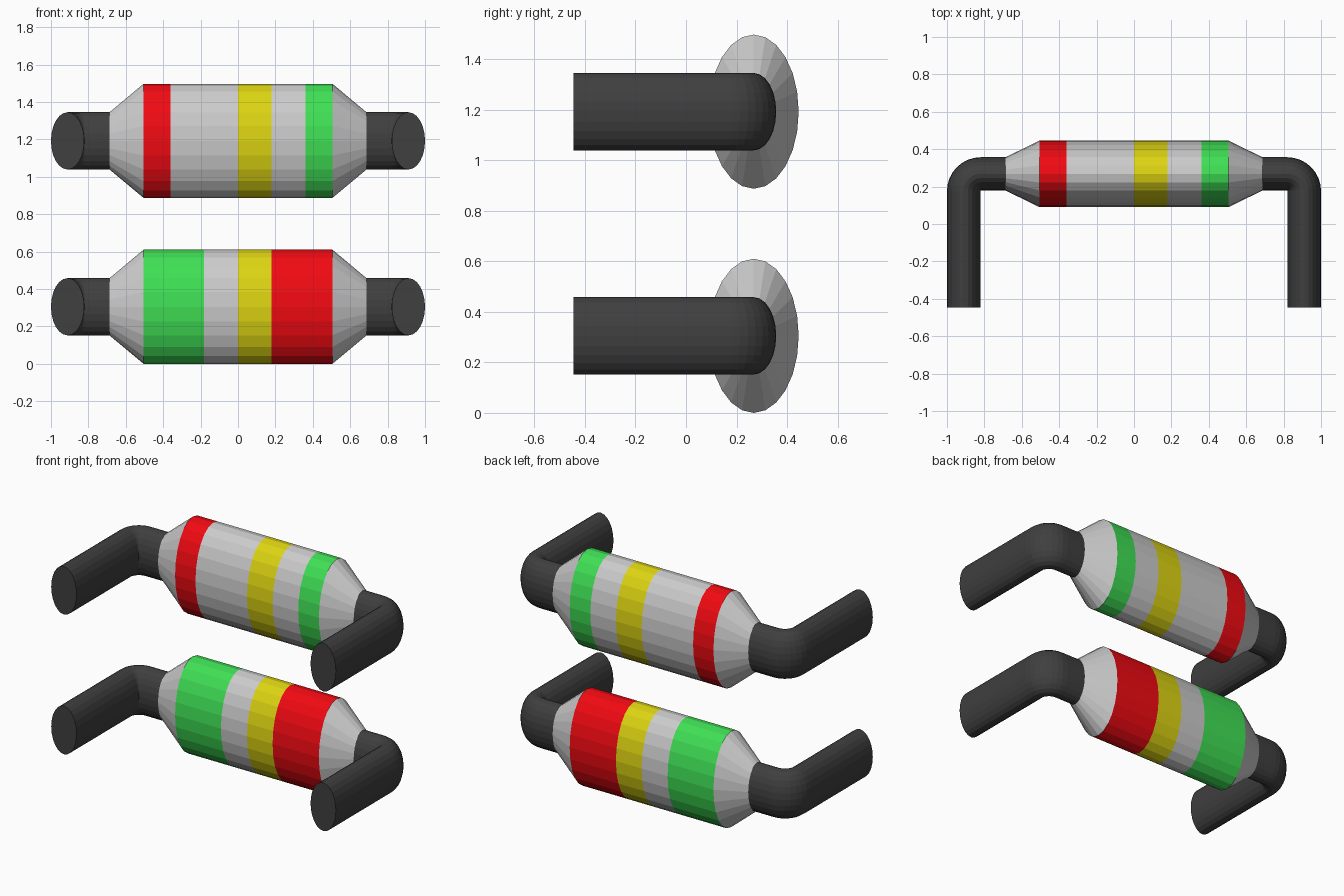
import bpy, bmesh
from math import sin, cos, pi
from mathutils import Vector

if "Cube" in bpy.data.objects:
    bpy.data.objects.remove(bpy.data.objects["Cube"])

SIDES = 24
Y0 = 0.268                      # depth of the body axis
RY, RZ = 0.178, 0.305           # body half-thickness and half-height
PY, PZ = 0.089, 0.153           # pipe half-thickness and half-height


def material(name, rgb):
    m = bpy.data.materials.new(name)
    m.diffuse_color = (*rgb, 1)
    m.use_nodes = True
    m.node_tree.nodes["Principled BSDF"].inputs["Base Color"].default_value = m.diffuse_color
    return m


GREY = material("grey", (0.55, 0.55, 0.55))
DARK = material("dark", (0.05, 0.05, 0.05))
RED = material("red", (0.88, 0.003, 0.006))
YELLOW = material("yellow", (0.72, 0.66, 0.006))
GREEN = material("green", (0.05, 0.74, 0.09))


def loft(name, rings, mats):
    """Skin elliptical rings (centre, sideways direction, half-width, half-height)."""
    bm = bmesh.new()
    loops = []
    for c, side, a, b in rings:
        loops.append([bm.verts.new(c + side * (a * cos(2 * pi * i / SIDES))
                                   + Vector((0, 0, b * sin(2 * pi * i / SIDES))))
                      for i in range(SIDES)])
    slots = list(dict.fromkeys(mats))
    for k in range(len(loops) - 1):
        p, q = loops[k], loops[k + 1]
        for i in range(SIDES):
            j = (i + 1) % SIDES
            f = bm.faces.new((p[i], p[j], q[j], q[i]))
            f.material_index = slots.index(mats[k])
    bm.faces.new(loops[0])
    bm.faces.new(loops[-1])
    bmesh.ops.recalc_face_normals(bm, faces=bm.faces)
    me = bpy.data.meshes.new(name)
    bm.to_mesh(me)
    bm.free()
    for m in slots:
        me.materials.append(m)
    ob = bpy.data.objects.new(name, me)
    bpy.context.collection.objects.link(ob)
    return ob


def body(name, z, stations, colours):
    # tapered ends around a straight banded barrel
    xs = [-0.687] + stations + [0.687]
    rings = []
    for x in xs:
        end = abs(x) > 0.6
        rings.append((Vector((x, Y0, z)), Vector((0, 1, 0)),
                      PY if end else RY, PZ if end else RZ))
    loft(name, rings, [GREY] + colours + [GREY])


def pipe(name, z, s):
    # straight stub, tight quarter bend, then a straight run to the front
    r, steps = 0.092, 8
    cx, cy = 0.911 - r, Y0 - r
    rings = [(Vector((s * 0.675, Y0, z)), Vector((0, 1, 0)), PY, PZ)]
    for k in range(steps + 1):
        t = pi / 2 * (1 - k / steps)
        d = Vector((s * cos(t), sin(t), 0))
        rings.append((Vector((s * cx, cy, z)) + d * r, d, PY, PZ))
    rings.append((Vector((s * 0.911, -0.446, z)), Vector((s, 0, 0)), PY, PZ))
    loft(name, rings, [DARK] * (len(rings) - 1))


# banded barrels
body("upper_body", 1.192, [-0.505, -0.362, 0, 0.18, 0.36, 0.505],
     [RED, GREY, YELLOW, GREY, GREEN])
body("lower_body", 0.305, [-0.505, -0.183, 0, 0.18, 0.505],
     [GREEN, GREY, YELLOW, RED])

# bent pipes on both ends
for level, z in (("upper", 1.192), ("lower", 0.305)):
    for side, s in (("left", -1), ("right", 1)):
        pipe(f"{level}_{side}_pipe", z, s)
